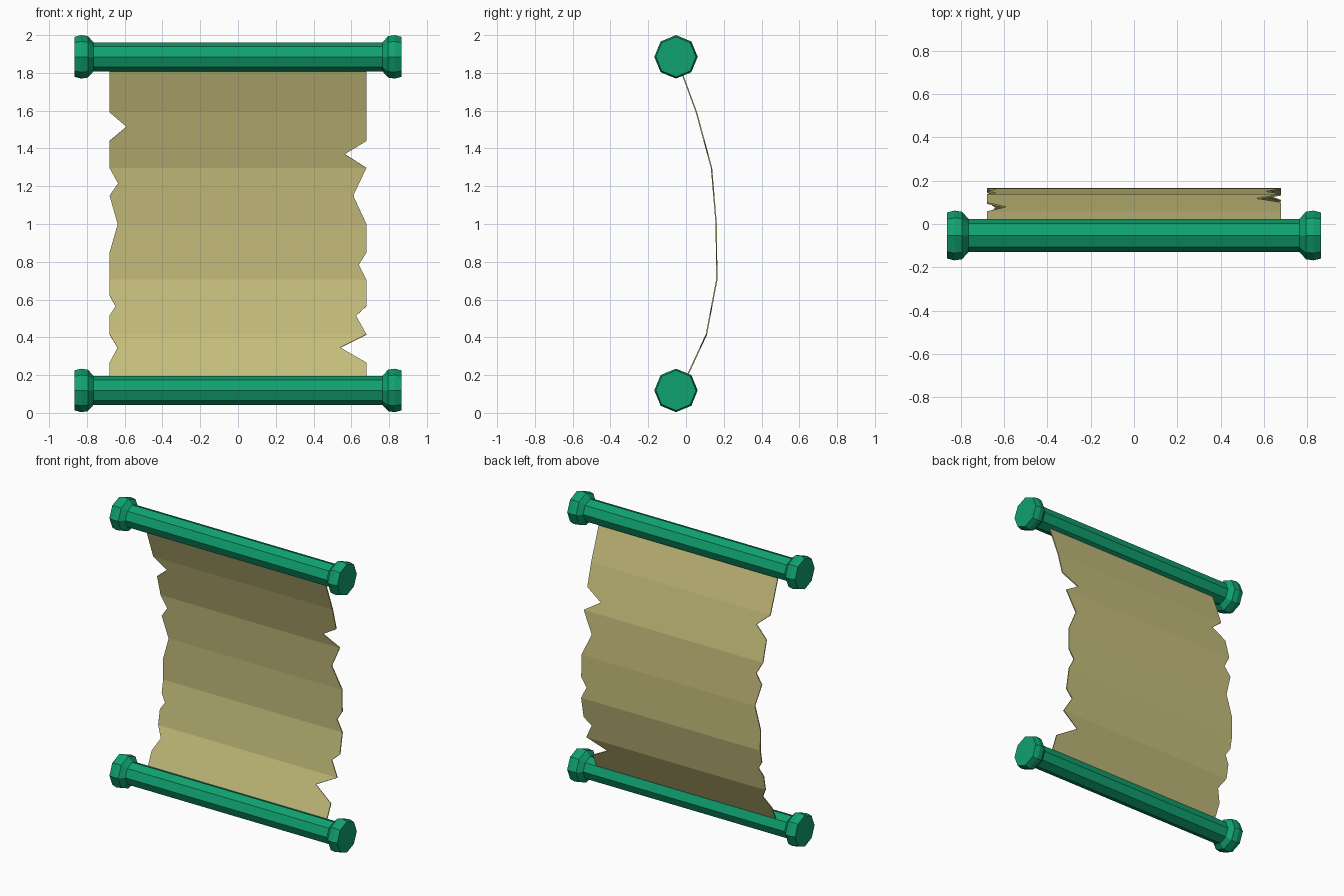
import bpy, bmesh, math

if "Cube" in bpy.data.objects:
    bpy.data.objects.remove(bpy.data.objects["Cube"])


def material(name, rgb):
    m = bpy.data.materials.new(name)
    m.diffuse_color = (*rgb, 1)
    m.use_nodes = True
    m.node_tree.nodes["Principled BSDF"].inputs["Base Color"].default_value = m.diffuse_color
    return m


def add_object(name, bm, mat):
    bmesh.ops.recalc_face_normals(bm, faces=bm.faces)
    me = bpy.data.meshes.new(name)
    bm.to_mesh(me)
    bm.free()
    me.materials.append(mat)
    ob = bpy.data.objects.new(name, me)
    bpy.context.collection.objects.link(ob)
    return ob


def interp(points, z):
    # points are (z, value), descending in z
    for (z0, v0), (z1, v1) in zip(points, points[1:]):
        if z1 <= z <= z0:
            return v0 + (v1 - v0) * (z0 - z) / (z0 - z1)
    return points[-1][1]


green = material("green_rod", (0.005, 0.36, 0.16))
tan = material("parchment", (0.56, 0.51, 0.20))

ROD_Y = -0.053
SIDES = 8

# Rollers: octagonal rod with a flared knob at each end
half = [(0.865, 0.106), (0.83, 0.115), (0.795, 0.110), (0.765, 0.077)]
profile = [(-x, r) for x, r in half] + half[::-1]


def roller(name, z):
    bm = bmesh.new()
    rings = []
    for x, r in profile:
        angles = [2 * math.pi * i / SIDES for i in range(SIDES)]
        rings.append([bm.verts.new((x, ROD_Y + r * math.cos(a), z + r * math.sin(a)))
                      for a in angles])
    for a, b in zip(rings, rings[1:]):
        for i in range(SIDES):
            j = (i + 1) % SIDES
            bm.faces.new((a[i], a[j], b[j], b[i]))
    bm.faces.new(rings[0])
    bm.faces.new(rings[-1])
    add_object(name, bm, green)


roller("top_roller", 1.885)
roller("bottom_roller", 0.119)

# Sheet: bowed side profile (z, y) and torn edges (z, half width)
bow = [(1.87, -0.047), (1.79, -0.018), (1.592, 0.055), (1.297, 0.135), (1.0, 0.16),
       (0.705, 0.163), (0.415, 0.108), (0.21, 0.013), (0.13, -0.024)]
W = 0.68
left = [(1.87, W), (1.592, W), (1.515, 0.59), (1.44, W), (1.297, W), (1.215, 0.635),
        (1.15, W), (1.0, 0.637), (0.848, W), (0.62, W), (0.565, 0.648), (0.515, W),
        (0.415, W), (0.345, 0.637), (0.265, W), (0.13, W)]
right = [(1.87, W), (1.44, W), (1.37, 0.565), (1.297, W), (1.15, 0.61), (1.0, W),
         (0.848, W), (0.785, 0.64), (0.705, W), (0.565, W), (0.515, 0.625),
         (0.415, W), (0.345, 0.54), (0.265, W), (0.13, W)]

bm = bmesh.new()
rows = []
for z in sorted({p[0] for p in bow + left + right}, reverse=True):
    y = interp(bow, z)
    rows.append((bm.verts.new((-interp(left, z), y, z)),
                 bm.verts.new((interp(right, z), y, z))))
for a, b in zip(rows, rows[1:]):
    bm.faces.new((a[0], b[0], b[1], a[1]))
sheet = add_object("parchment_sheet", bm, tan)
solid = sheet.modifiers.new("thickness", 'SOLIDIFY')
solid.thickness = 0.007
solid.offset = 0
